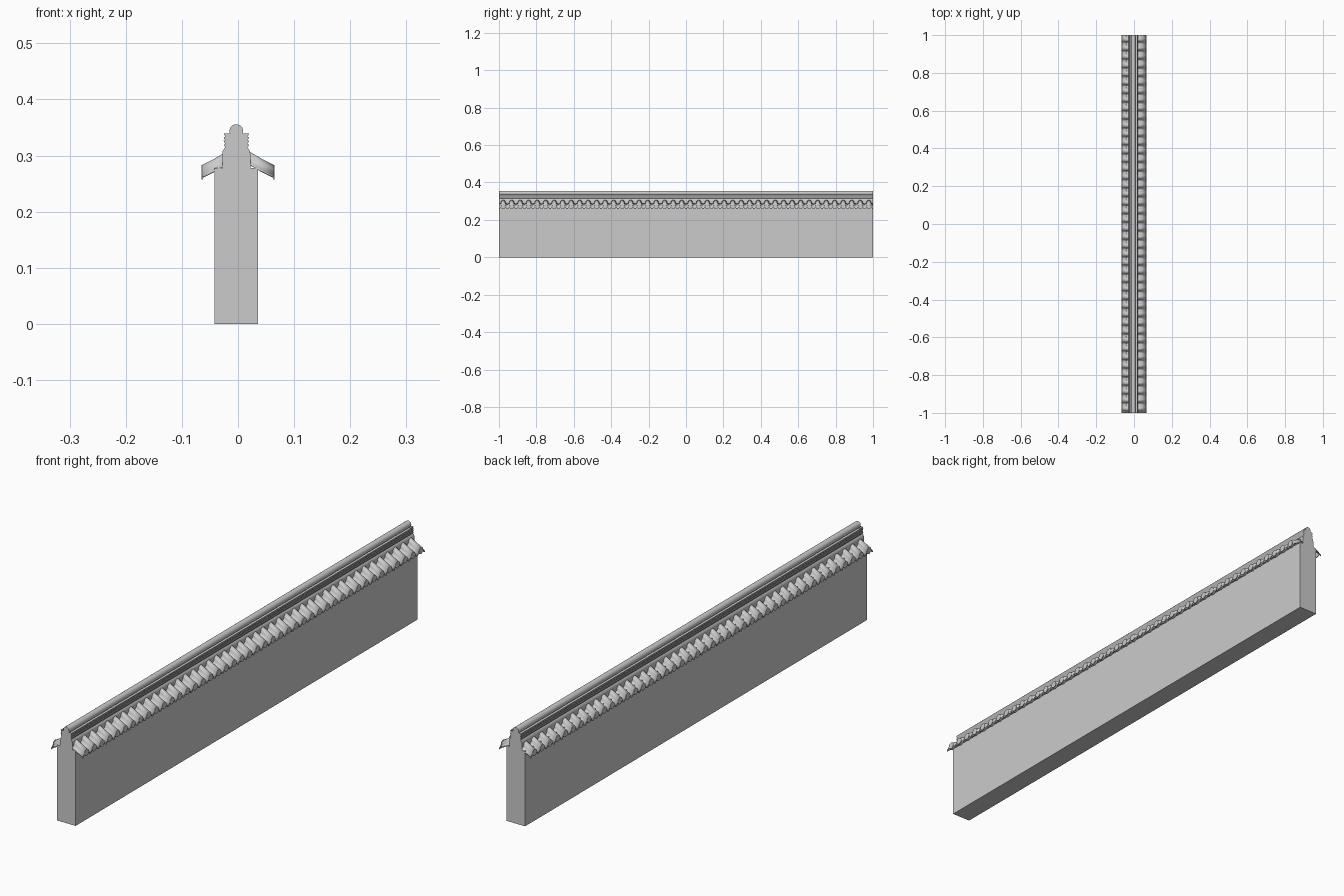
import bpy, bmesh, math
from mathutils import Matrix, Vector

if "Cube" in bpy.data.objects:
    bpy.data.objects.remove(bpy.data.objects["Cube"])

grey = bpy.data.materials.new("plain_grey")
grey.use_nodes = True
COLOUR = (0.6, 0.6, 0.6, 1)
grey.diffuse_color = COLOUR
grey.node_tree.nodes["Principled BSDF"].inputs["Base Color"].default_value = COLOUR

CX = -0.003          # centre line of wall and ridge
COUNT = 44           # tiles along each eave
PITCH = 2 / COUNT
R = 0.0125           # cover tile radius


def finish(name, bm, smooth=True):
    bmesh.ops.recalc_face_normals(bm, faces=bm.faces)
    mesh = bpy.data.meshes.new(name)
    bm.to_mesh(mesh)
    bm.free()
    mesh.materials.append(grey)
    obj = bpy.data.objects.new(name, mesh)
    bpy.context.collection.objects.link(obj)
    if smooth:
        bpy.ops.object.select_all(action="DESELECT")
        obj.select_set(True)
        bpy.context.view_layer.objects.active = obj
        bpy.ops.object.shade_smooth_by_angle(angle=math.radians(40))
    return obj


def extrude_along_wall(name, profile, smooth=True):
    """Closed (x, z) profile swept over the full wall length."""
    bm = bmesh.new()
    face = bm.faces.new([bm.verts.new((CX + x, -1, z)) for x, z in profile])
    new = bmesh.ops.extrude_face_region(bm, geom=[face])["geom"]
    bmesh.ops.translate(bm, vec=(0, 2, 0),
                        verts=[v for v in new if isinstance(v, bmesh.types.BMVert)])
    return finish(name, bm, smooth)


def arc(cx, cz, rx, rz, start, end, n):
    angles = [math.radians(start + (end - start) * i / n) for i in range(n + 1)]
    return [(cx + rx * math.cos(a), cz + rz * math.sin(a)) for a in angles]


# Wall and the arched core that carries the ridge
extrude_along_wall("wall", [(-0.0385, 0), (0.0385, 0), (0.0385, 0.278), (-0.0385, 0.278)], False)
extrude_along_wall("ridge_core", [(-0.025, 0.27), (0.025, 0.27)]
                   + arc(0, 0.303, 0.025, 0.019, 0, 180, 12))

# Upturned curved courses stacked below the ridge roll
for i in range(4):
    z = 0.320 + 0.0065 * i
    upper = arc(0, z, 0.0225, 0.011, 180, 360, 10)
    lower = arc(0, z - 0.004, 0.0205, 0.011, 360, 180, 10)
    extrude_along_wall(f"ridge_course_{i + 1}", upper + lower)

extrude_along_wall("ridge_roll", arc(0, 0.3435, 0.0122, 0.0122, 0, 345, 23))


def wave(y):
    """Height of the tile surface: round covers with shallow pans between."""
    d = abs((y + 1) % PITCH - PITCH / 2)
    if d < R:
        return math.sqrt(R * R - d * d)
    return -0.008 * math.sin((d - R) / (PITCH / 2 - R) * math.pi / 2)


# Sample positions across one pitch, denser around the cover tile
offsets = [PITCH / 2 + R * math.cos(math.radians(a)) for a in range(180, -1, -20)]
gap = PITCH / 2 - R
offsets = [0, gap / 3, gap * 2 / 3] + offsets + [PITCH - gap * 2 / 3, PITCH - gap / 3]
ys = [-1 + k * PITCH + o for k in range(COUNT) for o in offsets] + [1]


def slope_z(x):
    return 0.271 + (0.064 - x) * 0.55


for side, label in ((-1, "right"), (1, "left")):
    # Corrugated slope of cover and pan tiles
    bm = bmesh.new()
    rows = []
    for x in (0.016, 0.042, 0.064):
        sag = -0.001 if x == 0.042 else 0
        rows.append([bm.verts.new((side * x, y, slope_z(x) + sag + wave(y + 1e-7 if y < 1 else y)))
                     for y in ys])
    for a, b in zip(rows, rows[1:]):
        for i in range(len(ys) - 1):
            bm.faces.new((a[i], a[i + 1], b[i + 1], b[i]))
    tiles = finish(f"{label}_roof_tiles", bm)
    solid = tiles.modifiers.new("thickness", "SOLIDIFY")
    solid.thickness = 0.003
    solid.offset = -1 if tiles.data.polygons[0].normal.z > 0 else 1

    # Round end caps on the cover tiles
    bm = bmesh.new()
    for k in range(COUNT):
        place = Matrix.Translation(Vector((side * 0.0635, -1 + (k + 0.5) * PITCH, 0.271)))
        bmesh.ops.create_cone(bm, cap_ends=True, segments=18, radius1=R, radius2=R, depth=0.003,
                              matrix=place @ Matrix.Rotation(math.pi / 2, 4, "Y"))
    finish(f"{label}_tile_end_caps", bm)

    # Curved drip plates hanging from the pan tiles
    bm = bmesh.new()
    for k in range(COUNT + 1):
        y0 = -1 + k * PITCH
        lo, hi = max(-1, y0 - gap), min(1, y0 + gap)
        steps = [lo + (hi - lo) * i / 8 for i in range(9)]
        top = [(y, 0.271 - 0.008 * math.cos((y - y0) / gap * math.pi / 2)) for y in steps]
        low = [(y, 0.268 - 0.011 * math.cos((y - y0) / gap * math.pi / 2)) for y in reversed(steps)]
        face = bm.faces.new([bm.verts.new((side * 0.062, y, z)) for y, z in top + low])
        new = bmesh.ops.extrude_face_region(bm, geom=[face])["geom"]
        bmesh.ops.translate(bm, vec=(side * 0.003, 0, 0),
                            verts=[v for v in new if isinstance(v, bmesh.types.BMVert)])
    finish(f"{label}_drip_plates", bm)
